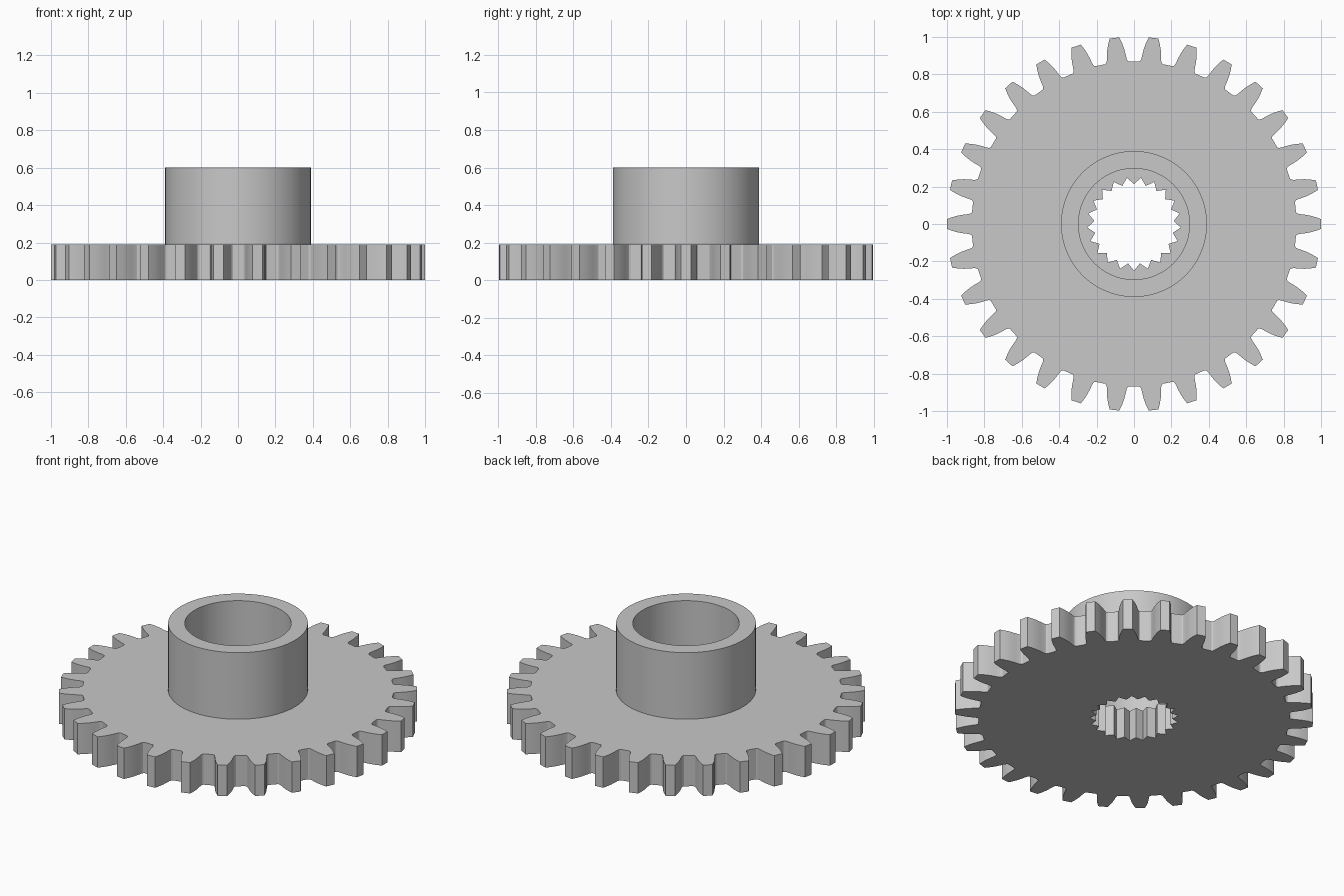
import bpy, bmesh, math
from mathutils import Matrix, Vector

cube = bpy.data.objects.get("Cube")
if cube:
    bpy.data.objects.remove(cube, do_unlink=True)

THICK, HEIGHT = 0.19, 0.6
TEETH, GROOVES = 30, 21

steel = bpy.data.materials.new("steel_grey")
steel.use_nodes = True
steel.diffuse_color = (0.58, 0.58, 0.58, 1)
steel.node_tree.nodes["Principled BSDF"].inputs["Base Color"].default_value = (0.58, 0.58, 0.58, 1)


def ring(points, count, start=0.0):
    """Repeat a list of points around the centre."""
    out = []
    for i in range(count):
        turn = Matrix.Rotation(start + math.tau * i / count, 2)
        out += [turn @ Vector(p) for p in points]
    return out


def finish(obj, mesh):
    """Weld, assign the material and shade."""
    bm = bmesh.new()
    bm.from_mesh(mesh)
    bmesh.ops.remove_doubles(bm, verts=bm.verts, dist=0.0005)
    bmesh.ops.recalc_face_normals(bm, faces=bm.faces)
    bm.to_mesh(mesh)
    bm.free()
    mesh.materials.clear()
    mesh.materials.append(steel)
    bpy.ops.object.select_all(action="DESELECT")
    obj.select_set(True)
    bpy.context.view_layer.objects.active = obj
    bpy.ops.object.shade_smooth_by_angle(angle=math.radians(25))


# Toothed disc: one curved tooth flank mirrored, and a sharp splined bore
flank = [(0.866, 0.064), (0.872, 0.057), (0.885, 0.053), (0.91, 0.05),
         (0.94, 0.045), (0.97, 0.037), (1.0, 0.026)]
tooth = [(x, -y) for x, y in flank] + flank[::-1]
half = math.pi / GROOVES
spline = [(0.213, 0), (0.25 * math.cos(half), 0.25 * math.sin(half))]

curve = bpy.data.curves.new("toothed_disc", "CURVE")
curve.dimensions = "2D"
curve.fill_mode = "BOTH"
curve.extrude = THICK / 2
for outline in (ring(tooth, TEETH), ring(spline, GROOVES, math.pi / 2)):
    path = curve.splines.new("POLY")
    path.points.add(len(outline) - 1)
    for point, co in zip(path.points, outline):
        point.co = (co.x, co.y, 0, 1)
    path.use_cyclic_u = True
disc = bpy.data.objects.new("toothed_disc", curve)
bpy.context.collection.objects.link(disc)
bpy.ops.object.select_all(action="DESELECT")
disc.select_set(True)
bpy.context.view_layer.objects.active = disc
bpy.ops.object.convert(target="MESH")
disc = bpy.context.object
disc.data.transform(Matrix.Translation((0, 0, THICK / 2)))
finish(disc, disc.data)

# Hub: a profile spun into a tube that stands on the disc
bm = bmesh.new()
profile = [bm.verts.new((r, 0, z)) for r, z in
           ((0.39, THICK), (0.39, HEIGHT), (0.297, HEIGHT), (0.297, THICK))]
edges = [bm.edges.new((profile[i], profile[(i + 1) % 4])) for i in range(4)]
bmesh.ops.spin(bm, geom=profile + edges, cent=(0, 0, 0), axis=(0, 0, 1),
               angle=math.tau, steps=96, use_merge=True)
mesh = bpy.data.meshes.new("hub")
bm.to_mesh(mesh)
bm.free()
hub = bpy.data.objects.new("hub", mesh)
bpy.context.collection.objects.link(hub)
finish(hub, mesh)
